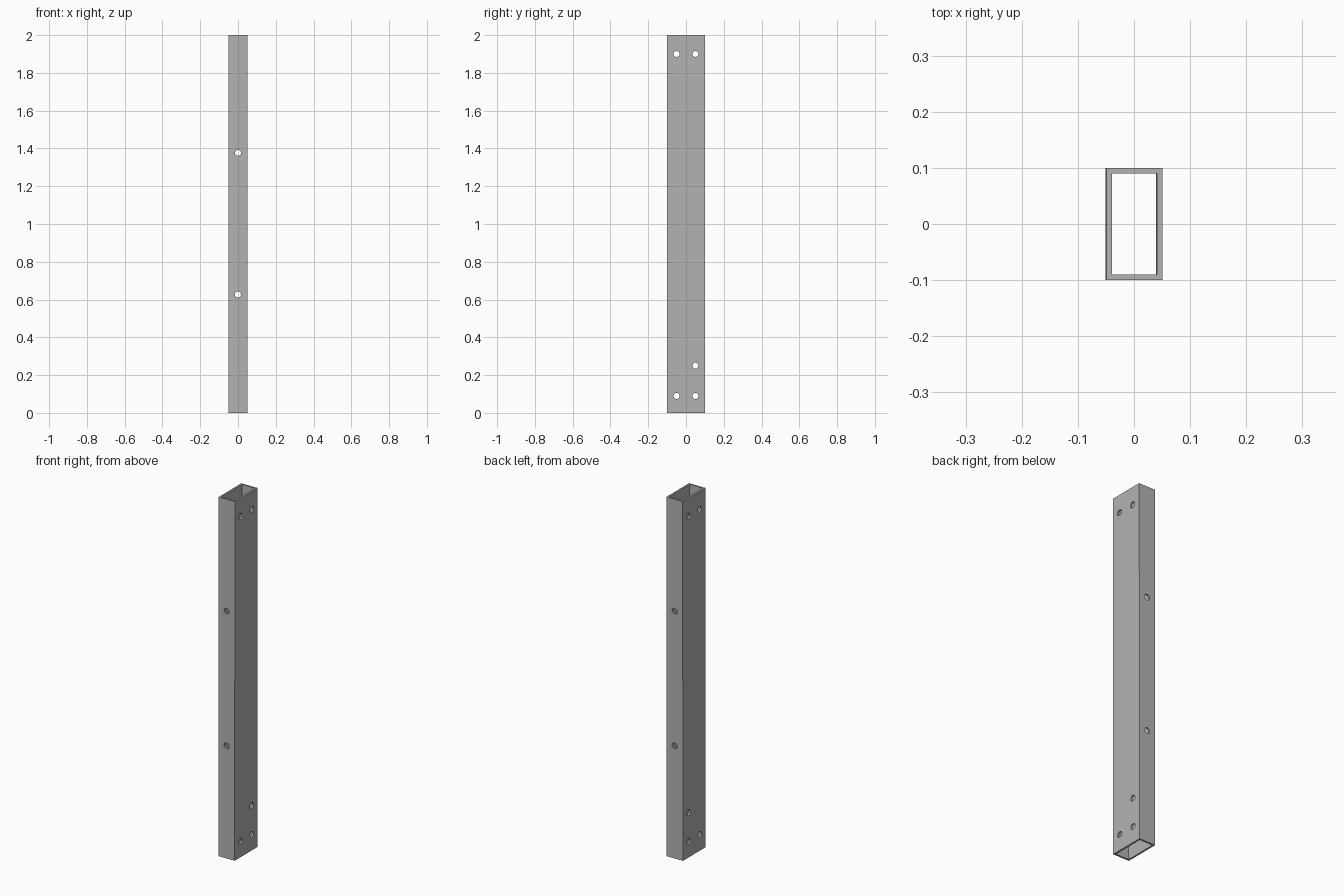
import bpy
from math import radians

cube = bpy.data.objects.get("Cube")
if cube:
    bpy.data.objects.remove(cube, do_unlink=True)

WIDTH, DEPTH, HEIGHT, WALL = 0.1, 0.2, 2.0, 0.01
HOLE_RADIUS = 0.016
LEAN = 0.001

steel = bpy.data.materials.new("grey steel")
steel.use_nodes = True
grey = (0.45, 0.45, 0.45, 1)
steel.diffuse_color = grey
steel.node_tree.nodes["Principled BSDF"].inputs["Base Color"].default_value = grey


def box(name, size):
    bpy.ops.mesh.primitive_cube_add(size=1, location=(0, 0, HEIGHT / 2))
    ob = bpy.context.object
    ob.name = name
    ob.scale = size
    bpy.ops.object.transform_apply(location=True, rotation=False, scale=True)
    return ob


def drill(name, axis, offset, z):
    # Long cylinder that passes through both opposite walls
    along_x = axis == "x"
    bpy.ops.mesh.primitive_cylinder_add(
        vertices=24, radius=HOLE_RADIUS, depth=0.5,
        location=(0, offset, z) if along_x else (offset, 0, z),
        rotation=(0, radians(90), 0) if along_x else (radians(90), 0, 0))
    ob = bpy.context.object
    ob.name = name
    return ob


# Rectangular tube with its hollow and bolt holes
tube = box("rectangular_tube", (WIDTH, DEPTH, HEIGHT))
tube.data.materials.append(steel)
cutters = [box("hollow_cutter", (WIDTH - 2 * WALL, DEPTH - 2 * WALL, HEIGHT + 0.2))]
for y, z in [(-0.05, 1.9), (0.05, 1.9), (-0.05, 0.09), (0.05, 0.09), (0.05, 0.25)]:
    cutters.append(drill("side_hole_cutter", "x", y, z))
for z in (0.627, 1.377):
    cutters.append(drill("front_hole_cutter", "y", 0, z))

bpy.ops.object.select_all(action="DESELECT")
bpy.context.view_layer.objects.active = tube
tube.select_set(True)
for cutter in cutters:
    cutter.hide_render = True
    mod = tube.modifiers.new("cut", "BOOLEAN")
    mod.operation = "DIFFERENCE"
    mod.solver = "EXACT"
    mod.object = cutter
    bpy.ops.object.modifier_apply(modifier=mod.name)
for cutter in cutters:
    bpy.data.objects.remove(cutter, do_unlink=True)

# Very slight sideways lean
for v in tube.data.vertices:
    v.co.x += (v.co.z - HEIGHT / 2) * LEAN
for p in tube.data.polygons:
    p.material_index = 0
bpy.ops.object.shade_smooth_by_angle(angle=radians(30))
